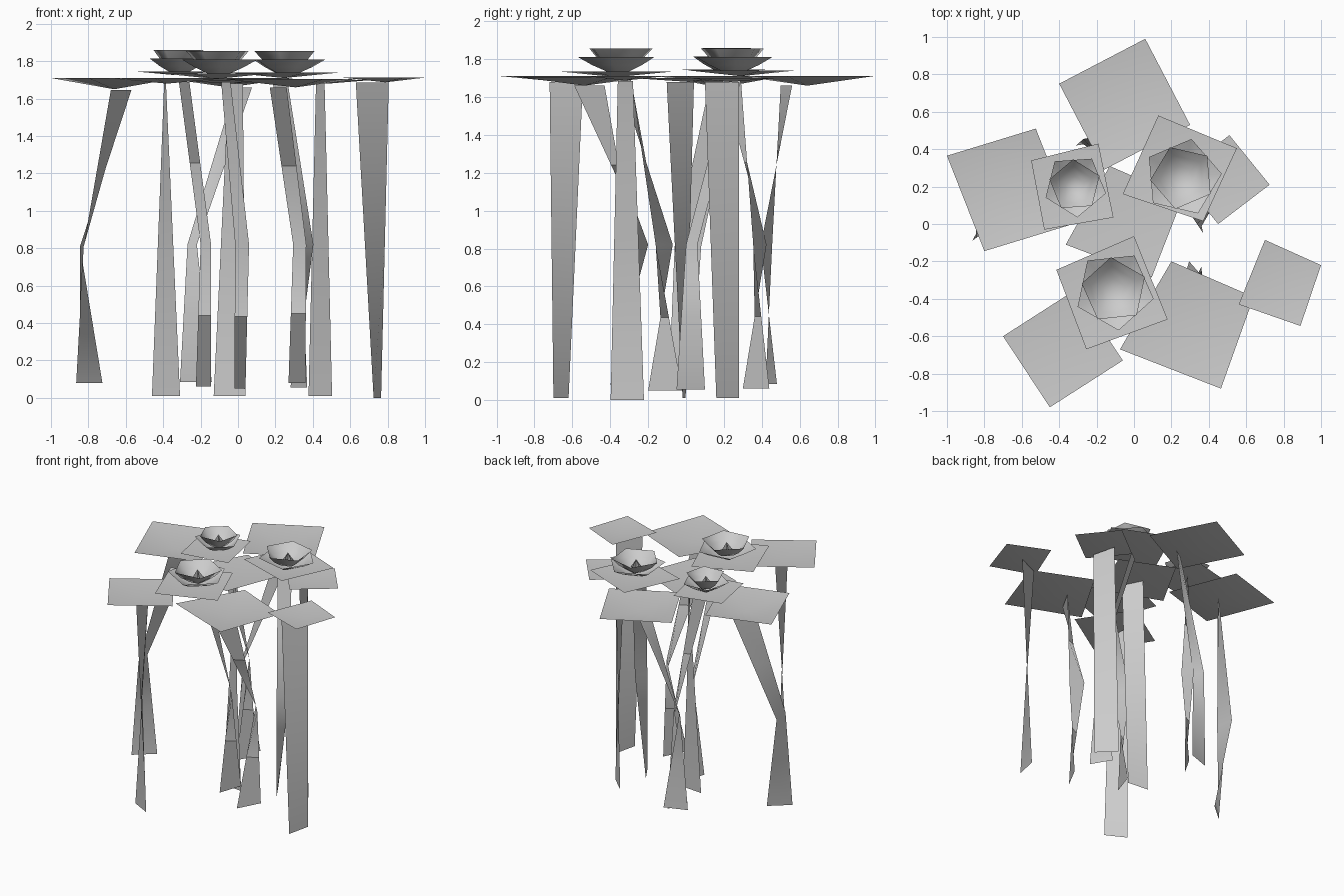
import bpy, bmesh
from math import sin, cos, radians, pi
from mathutils import Vector

if "Cube" in bpy.data.objects:
    bpy.data.objects.remove(bpy.data.objects["Cube"], do_unlink=True)

grey = bpy.data.materials.new("pale_grey")
grey.use_nodes = True
grey.diffuse_color = (0.6, 0.6, 0.6, 1)
grey.node_tree.nodes["Principled BSDF"].inputs["Base Color"].default_value = (0.6, 0.6, 0.6, 1)


def make(name, verts, faces, smooth):
    mesh = bpy.data.meshes.new(name)
    mesh.from_pydata(verts, [], faces)
    mesh.materials.append(grey)
    obj = bpy.data.objects.new(name, mesh)
    bpy.context.collection.objects.link(obj)
    bm = bmesh.new()
    bm.from_mesh(mesh)
    bmesh.ops.recalc_face_normals(bm, faces=bm.faces)
    # open sheets face upward
    if sum(f.normal.z * f.calc_area() for f in bm.faces) < 0:
        bmesh.ops.reverse_faces(bm, faces=bm.faces)
    bm.to_mesh(mesh)
    bm.free()
    bpy.ops.object.select_all(action="DESELECT")
    obj.select_set(True)
    bpy.context.view_layer.objects.active = obj
    bpy.ops.object.shade_smooth_by_angle(angle=radians(smooth))


def pad(name, corners, rim, dip):
    """Square leaf, very slightly dished towards its middle."""
    mid = sum((Vector(c) for c in corners), Vector((0, 0))) / 4
    verts = [(x, y, rim) for x, y in corners] + [(mid.x, mid.y, rim - dip)]
    make(name, verts, [(i, (i + 1) % 4, 4) for i in range(4)], 30)


def stem(name, *levels):
    """Flat twisting ribbon; each level is centre x, y, z and half width x, y."""
    path = [levels[0]]
    for low, high in zip(levels, levels[1:]):
        path += [[(a + b) / 2 for a, b in zip(low, high)], high]
    verts, faces = [], []
    for x, y, z, hx, hy in path:
        verts += [(x - hx, y - hy, z), (x + hx, y + hy, z)]
    for i in range(0, len(verts) - 2, 2):
        faces.append((i, i + 1, i + 3, i + 2))
    make(name, verts, faces, 60)


def bowl(name, x, y, turn, rings):
    """Five-sided cup of petals, closed at the bottom."""
    verts, faces = [(x, y, rings[0][1] - 0.005)], []
    for r, z in rings:
        for k in range(5):
            a = turn + k * 2 * pi / 5
            verts.append((x + r * cos(a), y + r * sin(a), z))
    for k in range(5):
        n = (k + 1) % 5
        faces.append((0, 1 + k, 1 + n))
        for j in range(len(rings) - 1):
            b = 1 + 5 * j
            faces.append((b + k, b + 5 + k, b + 5 + n, b + n))
    make(name, verts, faces, 80)


def flower(name, x, y, z, r, degrees):
    a = radians(degrees)
    bowl(name + "_outer_petals", x, y, a,
         [(r * 0.3, z), (r * 0.66, z + 0.034), (r, z + 0.075)])
    bowl(name + "_inner_petals", x, y, a + pi / 5,
         [(r * 0.3, z + 0.025), (r * 0.6, z + 0.068), (r * 0.83, z + 0.12)])
    # crossed upright blades in the middle
    verts, faces = [], []
    for k in range(2):
        dx, dy = 0.055 * cos(a + k * pi / 2), 0.055 * sin(a + k * pi / 2)
        verts += [(x - dx, y - dy, z + 0.03), (x + dx, y + dy, z + 0.03), (x, y, z + 0.11)]
        faces.append((3 * k, 3 * k + 1, 3 * k + 2))
    make(name + "_heart", verts, faces, 30)


# floating leaves
pad("back_leaf", [(.06, .99), (-.40, .75), (-.16, .29), (.30, .53)], 1.71, .05)
pad("right_leaf", [(-.525, .51), (-1, .365), (-.80, -.145), (-.325, 0)], 1.71, .06)
pad("front_right_leaf", [(-.70, -.60), (-.45, -.98), (-.06, -.73), (-.31, -.35)], 1.71, .03)
pad("front_left_leaf", [(.20, -.20), (-.075, -.67), (.465, -.88), (.64, -.39)], 1.705, .045)
pad("small_left_leaf", [(.70, -.085), (.56, -.43), (.89, -.545), (1, -.22)], 1.712, .025)
pad("small_back_leaf", [(.51, .475), (.725, .21), (.45, 0), (.235, .26)], 1.70, .02)
pad("middle_leaf", [(-.13, .31), (-.365, -.11), (.095, -.285), (.26, .14)], 1.70, .02)

# leaves carrying the flowers
pad("back_flower_leaf", [(.13, .58), (.55, .405), (.37, .015), (-.06, .16)], 1.74, .03)
pad("right_flower_leaf", [(-.55, .34), (-.19, .43), (-.11, .035), (-.48, -.03)], 1.745, .02)
pad("front_flower_leaf", [(0, -.065), (-.415, -.245), (-.255, -.67), (.18, -.51)], 1.735, .03)

# flowers
flower("back_flower", .26, .25, 1.735, .21, 77)
flower("right_flower", -.315, .205, 1.74, .17, 58)
flower("front_flower", -.105, -.355, 1.735, .215, 60)

# straight twisted stems
stem("front_right_stem", (-.385, -.66, .01, -.075, .04), (-.39, -.632, 1.68, -.005, .088))
stem("small_left_stem", (.745, -.31, 0, .02, .088), (.718, -.32, 1.685, .088, .04))
stem("small_back_stem", (.44, .22, .01, -.063, .06), (.44, .19, 1.68, -.023, .09))
stem("middle_stem", (-.045, -.01, .01, -.085, .008), (-.012, -.03, 1.68, -.038, .072))

# bent stems
stem("right_stem", (-.795, -.03, .08, .07, .06), (-.835, .01, .81, -.01, .07),
     (-.625, .19, 1.645, .055, .07))
stem("back_stem", (-.225, .45, .085, .085, .03), (-.245, .425, .82, .025, -.03),
     (.03, .53, 1.66, .045, .03))
stem("front_left_stem", (.315, -.315, .08, .045, .085), (.33, -.24, .82, .035, -.04),
     (.215, -.51, 1.66, .045, .08))
stem("right_flower_stem", (-.185, .37, .06, .04, .07), (-.172, .39, .82, .028, -.035),
     (-.288, .24, 1.69, .028, .05))
stem("back_flower_stem", (.325, .025, .055, -.045, .075), (.37, .03, .82, .033, .03),
     (.225, .26, 1.69, .04, .03))
stem("front_flower_stem", (.01, -.11, .05, .03, .09), (.022, -.115, .82, .037, -.045),
     (-.065, -.32, 1.69, .025, .03))
